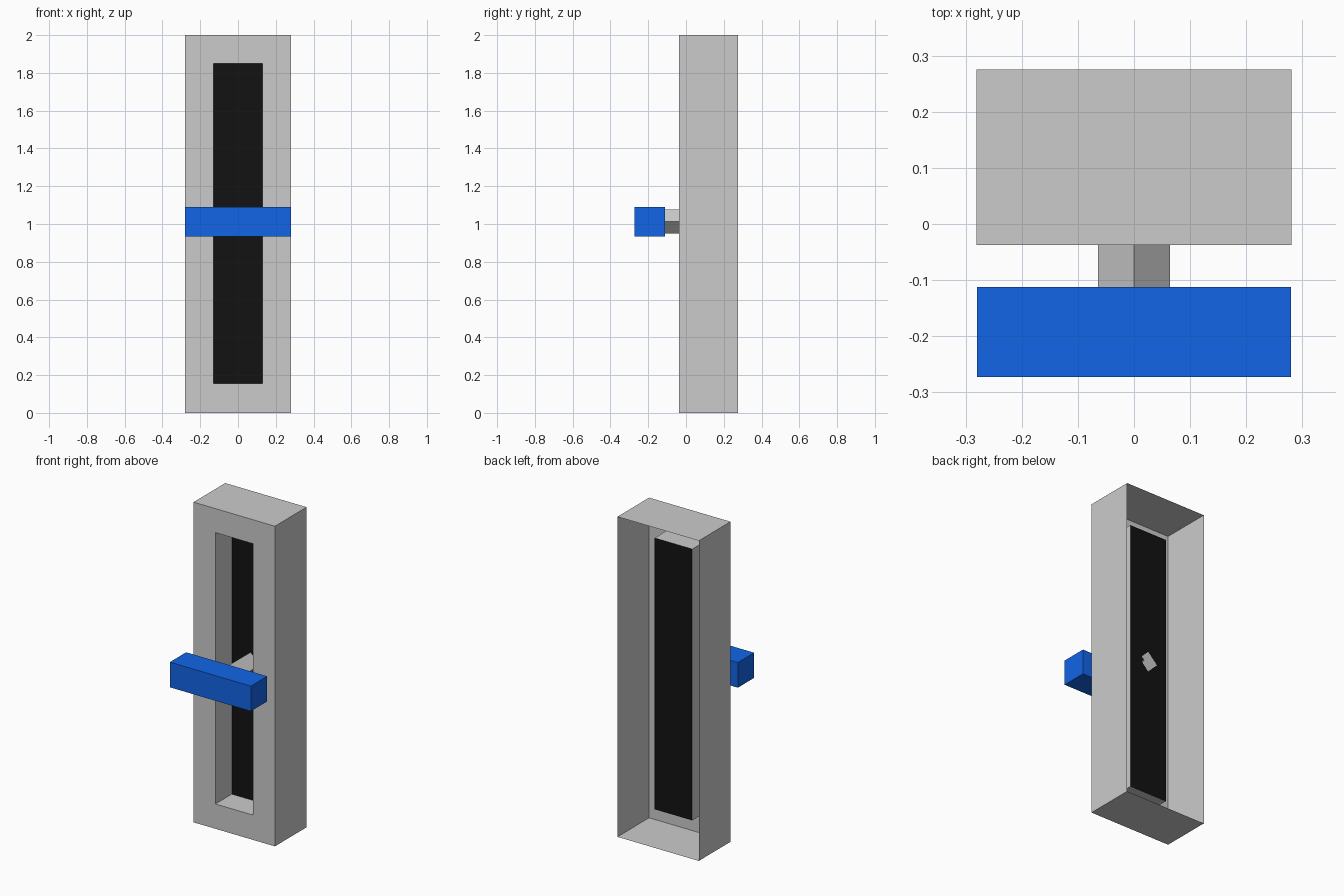
import bpy, bmesh, math

if "Cube" in bpy.data.objects:
    bpy.data.objects.remove(bpy.data.objects["Cube"])

W = 0.281                        # housing half width
Y_FRONT, Y_BACK, Y_PANEL = -0.037, 0.275, 0.124
SLOT_W, SLOT_Z0, SLOT_Z1 = 0.13, 0.155, 1.85
KNOB_Z = 1.0125


def rect(w, z0, z1):
    return [(-w, z0), (w, z0), (w, z1), (-w, z1)]


def finish(name, bm, color=None):
    mesh = bpy.data.meshes.new(name)
    bm.to_mesh(mesh)
    bm.free()
    obj = bpy.data.objects.new(name, mesh)
    bpy.context.collection.objects.link(obj)
    if color:
        mat = bpy.data.materials.new(name + "_color")
        mat.diffuse_color = color
        mat.use_nodes = True
        mat.node_tree.nodes["Principled BSDF"].inputs["Base Color"].default_value = mat.diffuse_color
        mesh.materials.append(mat)
    return obj


def ring(bm, profile, y):
    return [bm.verts.new((x, y, z)) for x, z in profile]


def bridge(bm, a, b):
    n = len(a)
    for i in range(n):
        j = (i + 1) % n
        bm.faces.new((a[i], a[j], b[j], b[i]))


def prism(name, profile, y0, y1, caps=True, color=None):
    bm = bmesh.new()
    a, b = ring(bm, profile, y0), ring(bm, profile, y1)
    bridge(bm, a, b)
    if caps:
        bm.faces.new(a)
        bm.faces.new(b)
        bmesh.ops.recalc_face_normals(bm, faces=bm.faces)
    return finish(name, bm, color)


# Thin-walled housing, open at the back, with a framed slot opening in front
slot = rect(SLOT_W, SLOT_Z0, SLOT_Z1)
bm = bmesh.new()
back = ring(bm, rect(W, 0, 2), Y_BACK)
front = ring(bm, rect(W, 0, 2), Y_FRONT)
opening = ring(bm, slot, Y_FRONT)
inner = ring(bm, slot, Y_PANEL)
for a, b in ((back, front), (front, opening), (opening, inner)):
    bridge(bm, a, b)
bmesh.ops.recalc_face_normals(bm, faces=bm.faces)
bm.faces.ensure_lookup_table()
if bm.faces[4].normal.y > 0:     # front frame must face outward
    bmesh.ops.reverse_faces(bm, faces=bm.faces)
finish("housing", bm)

# Black panel closing the slot
bm = bmesh.new()
bm.faces.new(ring(bm, slot, Y_PANEL))
finish("slot_panel", bm, (0.006, 0.006, 0.006, 1))

# Four-sided stem standing on its edge
r = 0.064
diamond = [(r * math.cos(k * math.pi / 2), KNOB_Z + r * math.sin(k * math.pi / 2))
           for k in range(4)]
prism("slider_stem", diamond, -0.112, Y_PANEL)

# Blue slider handle
prism("slider_handle", rect(0.28, 0.934, 1.091), -0.273, -0.112,
      color=(0.006, 0.13, 0.80, 1))
